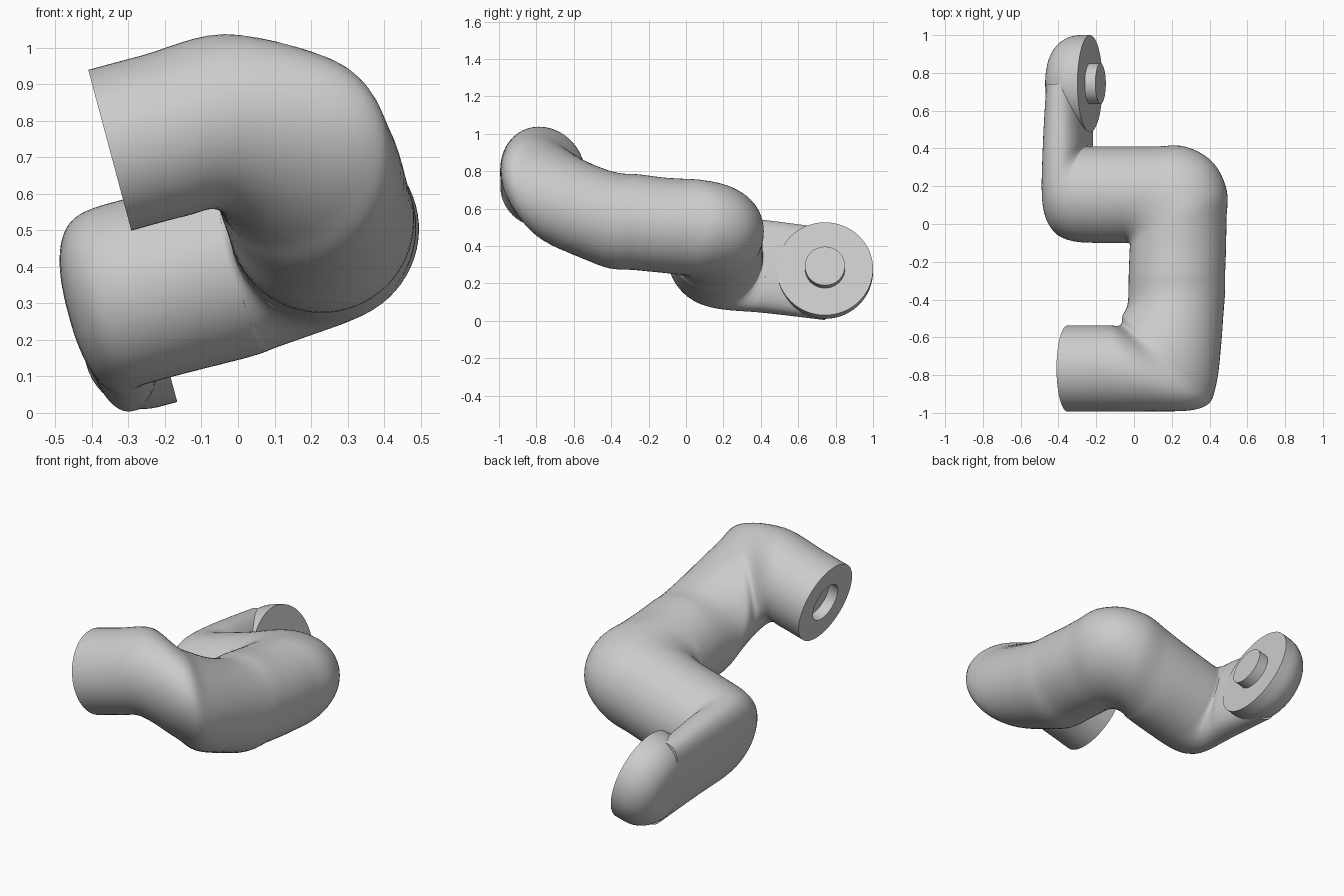
import bpy, bmesh, math
from mathutils import Matrix, Vector

cube = bpy.data.objects.get("Cube")
if cube:
    bpy.data.objects.remove(cube, do_unlink=True)

SIDES = 64
TILT = Matrix.Rotation(math.radians(-15), 4, 'Y')
FACE = -0.153          # plane shared by both joint faces
BORE = 0.107           # radius of peg and socket
DEPTH = 0.058

grey = bpy.data.materials.new("light_grey")
grey.use_nodes = True
grey.diffuse_color = (0.6, 0.6, 0.6, 1)
grey.node_tree.nodes["Principled BSDF"].inputs["Base Color"].default_value = (0.6, 0.6, 0.6, 1)


def ring(centre, out, up, power=2.0):
    """Section: centre, outward half axis, upward half axis, roundness."""
    return Vector(centre), Vector(out), Vector(up), power


def section(r):
    c, o, h, p = r
    pts = []
    for i in range(SIDES):
        a = 2 * math.pi * i / SIDES
        x, y = math.cos(a), math.sin(a)
        x = math.copysign(abs(x) ** (2 / p), x)
        y = math.copysign(abs(y) ** (2 / p), y)
        pts.append(c + o * x + h * y)
    return pts


def spline(keys, steps):
    """Smoothly interpolate between key sections."""
    def blend(a, b, c, d, t):
        return (b * 2 + (c - a) * t + (a * 2 - b * 5 + c * 4 - d) * t ** 2
                + (b * 3 - a - c * 3 + d) * t ** 3) * 0.5
    out = []
    last = len(keys) - 1
    for i in range(last):
        four = [keys[max(i - 1, 0)], keys[i], keys[i + 1], keys[min(i + 2, last)]]
        out += [tuple(blend(*vals, s / steps) for vals in zip(*four)) for s in range(steps)]
    return out + [keys[-1]]


def loft(name, rings, angle=40):
    bm = bmesh.new()
    loops = [[bm.verts.new(p) for p in section(r)] for r in rings]
    for a, b in zip(loops, loops[1:]):
        for i in range(SIDES):
            j = (i + 1) % SIDES
            bm.faces.new((a[i], a[j], b[j], b[i]))
    bm.faces.new(loops[0])
    bm.faces.new(loops[-1])
    bmesh.ops.recalc_face_normals(bm, faces=bm.faces[:])
    bm.transform(TILT)
    mesh = bpy.data.meshes.new(name)
    bm.to_mesh(mesh)
    bm.free()
    mesh.materials.append(grey)
    obj = bpy.data.objects.new(name, mesh)
    bpy.context.collection.objects.link(obj)
    bpy.ops.object.select_all(action='DESELECT')
    obj.select_set(True)
    bpy.context.view_layer.objects.active = obj
    bpy.ops.object.shade_smooth_by_angle(angle=math.radians(angle))
    return obj


def disc(u, v, w, r):
    return ring((u, v, w), (0, -r, 0), (0, 0, r))


# Upper joint tube and the twisting front elbow
V1, W1, R1 = -0.765, 0.786, 0.228
R2 = 0.255
keys = [
    disc(FACE, V1, W1, R1),
    disc(0, V1, W1, R1),
    ring((0.165, V1, 0.78), (0.08, -0.227, 0), (0.06, 0, 0.233)),
    ring((0.322, -0.755, 0.665), (0.207, -0.22, -0.03), (0.1, -0.02, 0.238)),
    ring((0.35, -0.665, 0.58), (0.25, -0.18, -0.025), (0.05, 0.02, 0.255)),
    ring((0.356, -0.42, 0.468), (R2, 0, 0), (0, 0.02, 0.256)),
    ring((0.356, -0.26, 0.45), (R2, 0, 0), (0, 0.01, 0.256)),
]

# Middle elbow, a quarter turn with a full outer corner
PIVOT, NEAR, FAR = Vector((0.077, -0.125, 0.434)), 0.025, 0.535
for k in range(7):
    a = math.radians(15 * k)
    d = Vector((math.cos(a), math.sin(a), 0))
    reach = min(FAR / max(d.x, d.y), 0.645)
    centre = PIVOT + d * (reach + NEAR) / 2 - Vector((0, 0, 0.0065 * k))
    keys.append(ring(centre, d * (reach - NEAR) / 2, (0, 0, R2)))

# Rear elbow flattening into the neck
for inner, outer, w, p in (
        ((-0.10, 0.41), (-0.10, -0.10), 0.394, 2),
        ((-0.145, 0.41), (-0.24, -0.088), 0.394, 2),
        ((-0.15, 0.418), (-0.33, -0.035), 0.392, 2.1),
        ((-0.15, 0.43), (-0.376, 0.10), 0.385, 2.3),
        ((-0.152, 0.46), (-0.374, 0.40), 0.370, 2.5),
        ((-0.172, 0.742), (-0.363, 0.742), 0.331, 2.5)):
    i, o = Vector((*inner, w)), Vector((*outer, w))
    keys.append(ring((i + o) / 2, (i - o) / 2, (0, 0, R2 - 0.003), p))

# Socket bore leads into the outer skin
socket = [disc(FACE + DEPTH, V1, W1, BORE), disc(FACE, V1, W1, BORE)]
loft("arm_link", socket + spline(keys, 6))

# Rounded rear joint housing
V3, W3, R3, FILLET = 0.743, 0.329, 0.257, 0.16
housing = [disc(FACE, V3, W3, R3)]
for k in range(13):
    a = math.radians(7.5 * k)
    housing.append(disc(-0.207 - FILLET * math.sin(a), V3, W3,
                        R3 - FILLET + FILLET * math.cos(a)))
loft("rear_joint_housing", housing)

# Peg on the rear joint face
loft("joint_peg", [disc(FACE - 0.02, V3, W3, BORE), disc(FACE + DEPTH, V3, W3, BORE)])
